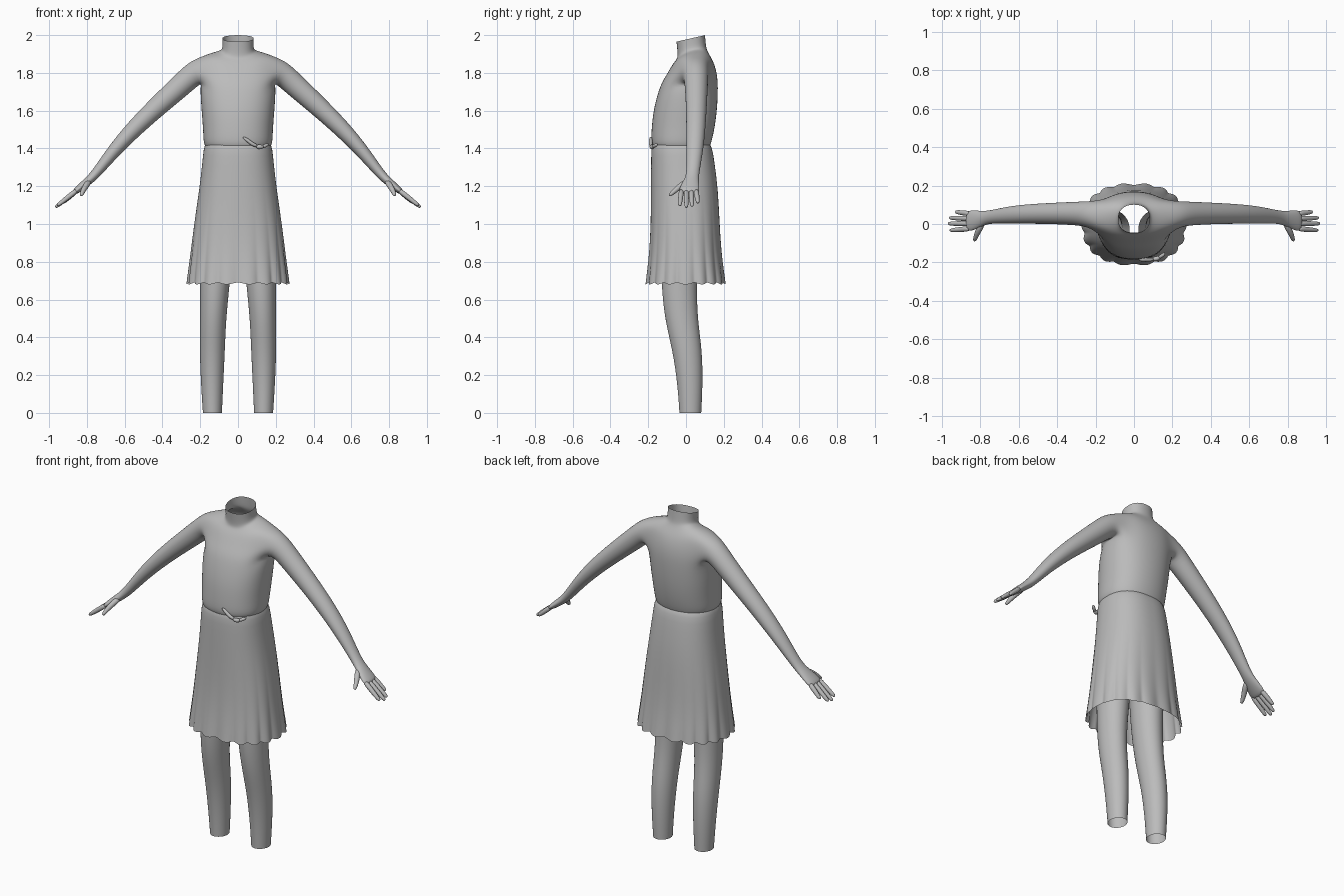
import bpy, bmesh, math
from mathutils import Vector

if "Cube" in bpy.data.objects:
    bpy.data.objects.remove(bpy.data.objects["Cube"])

grey = bpy.data.materials.new("plain_grey")
grey.diffuse_color = (0.5, 0.5, 0.5, 1)
grey.use_nodes = True
grey.node_tree.nodes["Principled BSDF"].inputs["Base Color"].default_value = grey.diffuse_color


def finish(name, bm, subsurf=0, mirror=False):
    bmesh.ops.recalc_face_normals(bm, faces=bm.faces)
    me = bpy.data.meshes.new(name)
    bm.to_mesh(me)
    bm.free()
    me.materials.append(grey)
    for p in me.polygons:
        p.use_smooth = True
    ob = bpy.data.objects.new(name, me)
    bpy.context.collection.objects.link(ob)
    if mirror:
        ob.modifiers.new("mirror", 'MIRROR').use_mirror_merge = False
    if subsurf:
        m = ob.modifiers.new("smooth", 'SUBSURF')
        m.levels = m.render_levels = subsurf
    return ob


def bridge(bm, a, b, skip=()):
    n = len(a)
    for i in range(n):
        if i not in skip:
            j = (i + 1) % n
            bm.faces.new((a[i], a[j], b[j], b[i]))


def spow(v, e):
    return math.copysign(abs(v) ** e, v)


def tube(bm, path, sides=8):
    """Closed tube along (x, y, z, radius) points."""
    pts = [Vector(p[:3]) for p in path]
    rings = []
    for i, p in enumerate(path):
        t = (pts[min(i + 1, len(pts) - 1)] - pts[max(i - 1, 0)]).normalized()
        u = t.cross(Vector((0.1, 0.99, 0.05))).normalized()
        v = t.cross(u)
        rings.append([bm.verts.new(pts[i] + p[3] * (u * math.cos(a) + v * math.sin(a)))
                      for a in (2 * math.pi * k / sides for k in range(sides))])
    for a, b in zip(rings, rings[1:]):
        bridge(bm, a, b)
    bm.faces.new(rings[0])
    bm.faces.new(rings[-1])


# Torso rings: half width, front y, front z, back y, back z, lift at the sides
N = 16
TORSO = [(.165, -.165, 1.37, .12, 1.37, 0), (.172, -.175, 1.405, .125, 1.405, 0),
         (.187, -.189, 1.425, .136, 1.425, 0), (.188, -.186, 1.50, .154, 1.50, 0),
         (.197, -.177, 1.60, .168, 1.60, 0), (.205, -.150, 1.70, .173, 1.71, .02),
         (.206, -.130, 1.75, .170, 1.77, .01), (.204, -.105, 1.79, .161, 1.82, .01),
         (.190, -.075, 1.84, .146, 1.86, .04), (.145, -.056, 1.865, .126, 1.895, .025),
         (.095, -.046, 1.88, .112, 1.92, .015), (.083, -.046, 1.91, .107, 1.945, 0),
         (.084, -.052, 1.965, .102, 2.0, 0)]
HOLE0, HOLE1 = 5, 8
# Arm rings: x, y, z, radius across, radius in y
ARM = [(.225, .05, 1.805, .066, .070), (.29, .055, 1.745, .063, .063),
       (.44, .055, 1.61, .054, .056), (.555, .052, 1.50, .047, .052),
       (.66, .046, 1.385, .037, .046), (.755, .036, 1.262, .026, .033),
       (.795, .027, 1.226, .023, .042), (.84, .018, 1.189, .019, .055),
       (.872, .014, 1.163, .015, .055)]

bm = bmesh.new()
rings = []
for w, yf, zf, yb, zb, lift in TORSO:
    ring = []
    for k in range(N):
        a = 2 * math.pi * k / N
        c, s = spow(math.cos(a), .88), spow(math.sin(a), .88)
        ring.append(bm.verts.new((w * c, (yf + yb) / 2 + (yb - yf) / 2 * s,
                                  (zf + zb) / 2 + (zb - zf) / 2 * s + lift * c * c)))
    rings.append(ring)
for r in range(len(rings) - 1):
    bridge(bm, rings[r], rings[r + 1], (14, 15, 0, 1, 6, 7, 8, 9) if HOLE0 <= r < HOLE1 else ())

# Arms grow out of the shoulder openings
for side in (1, -1):
    cols = [14, 15, 0, 1, 2] if side > 0 else [10, 9, 8, 7, 6]
    loop = [rings[HOLE0][c] for c in cols]
    loop += [rings[r][cols[-1]] for r in range(HOLE0 + 1, HOLE1)]
    loop += [rings[HOLE1][c] for c in reversed(cols)]
    loop += [rings[r][cols[0]] for r in range(HOLE1 - 1, HOLE0, -1)]
    n = len(loop)
    for i, (x, y, z, rp, ry) in enumerate(ARM):
        x0, z0 = (ARM[i - 1][0], ARM[i - 1][2]) if i else (.12, 1.85)
        x1, z1 = (ARM[i + 1][0], ARM[i + 1][2]) if i + 1 < len(ARM) else (.91, 1.13)
        d = Vector((x1 - x0, z1 - z0)).normalized()
        new = []
        for k in range(n):
            a = math.radians(270) + 2 * math.pi * (k - 2) / n
            p = rp * math.sin(a)
            new.append(bm.verts.new((side * (x - d.y * p), y + ry * math.cos(a), z + d.x * p)))
        bridge(bm, loop, new)
        loop = new
    bm.faces.new(loop)
finish("torso_and_arms", bm, 2)

# Fingers and thumb
bm = bmesh.new()
for y0, y1, x1, z1 in ((.053, .063, .928, 1.112), (.028, .032, .960, 1.094),
                       (.002, .002, .967, 1.088), (-.024, -.033, .957, 1.097)):
    a, b = Vector((.850, y0, 1.181)), Vector((x1, y1, z1))
    tube(bm, [(*a.lerp(b, t), r) for t, r in
              ((0, .015), (.35, .015), (.65, .0135), (.93, .011), (1, .006))])
tube(bm, [(.785, .012, 1.228, .017), (.805, -.028, 1.203, .018), (.82, -.058, 1.177, .0145),
          (.828, -.082, 1.156, .011), (.829, -.088, 1.150, .006)])
finish("fingers", bm, 1, True)

# Skirt with a fluted, scalloped hem: z, half width, front y, back y, flute depth
SKIRT = [(1.425, .168, -.172, .122, 0), (1.405, .180, -.182, .137, 0),
         (1.32, .187, -.183, .150, 0), (1.18, .203, -.184, .168, 0),
         (1.0, .230, -.185, .177, .003), (.85, .248, -.194, .187, .009),
         (.75, .262, -.206, .201, .018), (.692, .271, -.215, .211, .028)]
S, LOBES = 144, 18
bm = bmesh.new()
prev = None
for z, w, yf, yb, depth in SKIRT:
    ring = []
    for k in range(S):
        a = 2 * math.pi * k / S
        lobe = abs(math.cos(a * LOBES / 2))
        f = 1.01 - depth * 2 * (1 - lobe)
        c, s = spow(math.cos(a), .85), spow(math.sin(a), .85)
        drop = .012 * lobe if depth > .02 else 0
        ring.append(bm.verts.new((w * f * c, (yf + yb) / 2 + (yb - yf) / 2 * f * s, z - drop)))
    if prev:
        bridge(bm, prev, ring)
    prev = ring
finish("skirt", bm, 1)

# Legs, open at the ankle: z, inner x, outer x, front y, back y
LEG = [(.95, .02, .205, -.135, .075), (.7, .040, .202, -.134, .058),
       (.5, .062, .202, -.116, .062), (.33, .068, .205, -.072, .088),
       (.15, .077, .197, -.046, .090), (0, .084, .187, -.036, .082)]
bm = bmesh.new()
prev = None
for z, xa, xb, ya, yb in LEG:
    ring = [bm.verts.new(((xa + xb) / 2 + (xb - xa) / 2 * math.cos(a),
                          (ya + yb) / 2 + (yb - ya) / 2 * math.sin(a), z))
            for a in (2 * math.pi * k / 16 for k in range(16))]
    if prev:
        bridge(bm, prev, ring)
    prev = ring
finish("legs", bm, 2, True)

# Small tied cord at the waist
bm = bmesh.new()
tube(bm, [(.025, -.186, 1.46, .006), (.05, -.187, 1.445, .011), (.075, -.187, 1.422, .011),
          (.105, -.182, 1.412, .010)])
tube(bm, [(.095, -.182, 1.412, .008), (.11, -.182, 1.408, .014), (.125, -.178, 1.408, .013),
          (.135, -.172, 1.41, .008)])
tube(bm, [(.125, -.176, 1.408, .008), (.145, -.166, 1.414, .012), (.162, -.150, 1.424, .007)])
finish("waist_tie", bm, 1)
